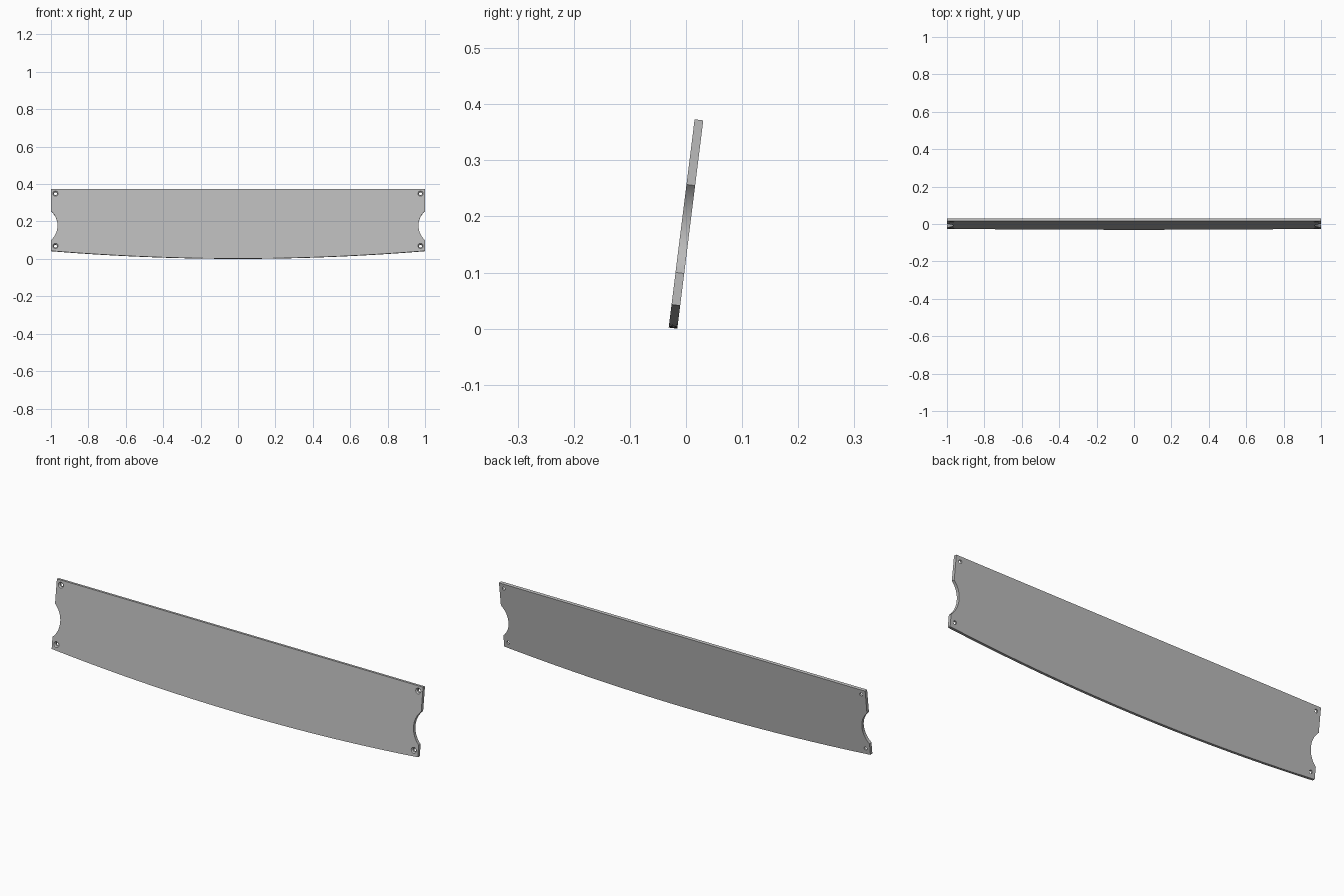
import bpy
import bmesh
from math import asin, cos, sin, pi, radians

cube = bpy.data.objects.get("Cube")
if cube:
    bpy.data.objects.remove(cube, do_unlink=True)

HEIGHT, THICK, SAG, TILT = 0.374, 0.0155, 0.0413, 7.1
NOTCH_Z, NOTCH_HALF, NOTCH_DEPTH = 0.178, 0.079, 0.035
SINK_DEPTH, SINK_R, HOLE_R = 0.006, 0.014, 0.008

grey = bpy.data.materials.new("plain grey")
grey.use_nodes = True
colour = (0.5, 0.5, 0.5, 1)
grey.diffuse_color = colour
grey.node_tree.nodes["Principled BSDF"].inputs["Base Color"].default_value = colour


def outline():
    """Plate outline: bowed bottom edge, straight top, round notch in each end."""
    steps = 40
    pts = []
    for i in range(steps + 1):
        x = 2 * i / steps - 1
        pts.append((x, SAG * x * x))
    radius = (NOTCH_HALF ** 2 + NOTCH_DEPTH ** 2) / (2 * NOTCH_DEPTH)
    half = asin(NOTCH_HALF / radius)
    centre = 1 - NOTCH_DEPTH + radius
    right = []
    for i in range(25):
        a = half * (i / 12 - 1)
        right.append((centre - radius * cos(a), NOTCH_Z + radius * sin(a)))
    right.append((1, HEIGHT))
    return pts + right + [(-x, y) for x, y in reversed(right)]


def circle(x, y, r, n=24):
    return [(x + r * cos(2 * pi * i / n), y + r * sin(2 * pi * i / n)) for i in range(n)]


bm = bmesh.new()


def ring(points, z):
    return [bm.verts.new((x, y, z)) for x, y in points]


def wall(a, b):
    for i in range(len(a)):
        j = (i + 1) % len(a)
        bm.faces.new((a[i], a[j], b[j], b[i]))


def cap(loops):
    edges = []
    for loop in loops:
        for i, v in enumerate(loop):
            w = loop[(i + 1) % len(loop)]
            edges.append(bm.edges.get((v, w)))
    bmesh.ops.triangle_fill(bm, use_beauty=True, use_dissolve=False, edges=edges)


# Outer rim
front_loops = [ring(outline(), THICK)]
back_loops = [ring(outline(), 0)]
wall(front_loops[0], back_loops[0])

# Countersunk screw holes in the four corners
for x in (-0.976, 0.976):
    for y in (0.068, 0.35):
        sink = ring(circle(x, y, SINK_R), THICK)
        neck = ring(circle(x, y, HOLE_R), THICK - SINK_DEPTH)
        back = ring(circle(x, y, HOLE_R), 0)
        wall(sink, neck)
        wall(neck, back)
        front_loops.append(sink)
        back_loops.append(back)

# Front and back faces
cap(front_loops)
cap(back_loops)
bmesh.ops.recalc_face_normals(bm, faces=bm.faces[:])

mesh = bpy.data.meshes.new("tilted_panel")
bm.to_mesh(mesh)
bm.free()
mesh.materials.append(grey)
panel = bpy.data.objects.new("tilted_panel", mesh)
bpy.context.collection.objects.link(panel)

# Stand the panel up, leaning slightly back
panel.rotation_euler = (radians(90 - TILT), 0, 0)
panel.location = (0, -0.0155, 0)

bpy.ops.object.select_all(action='DESELECT')
panel.select_set(True)
bpy.context.view_layer.objects.active = panel
bpy.ops.object.shade_smooth_by_angle(angle=radians(30))
